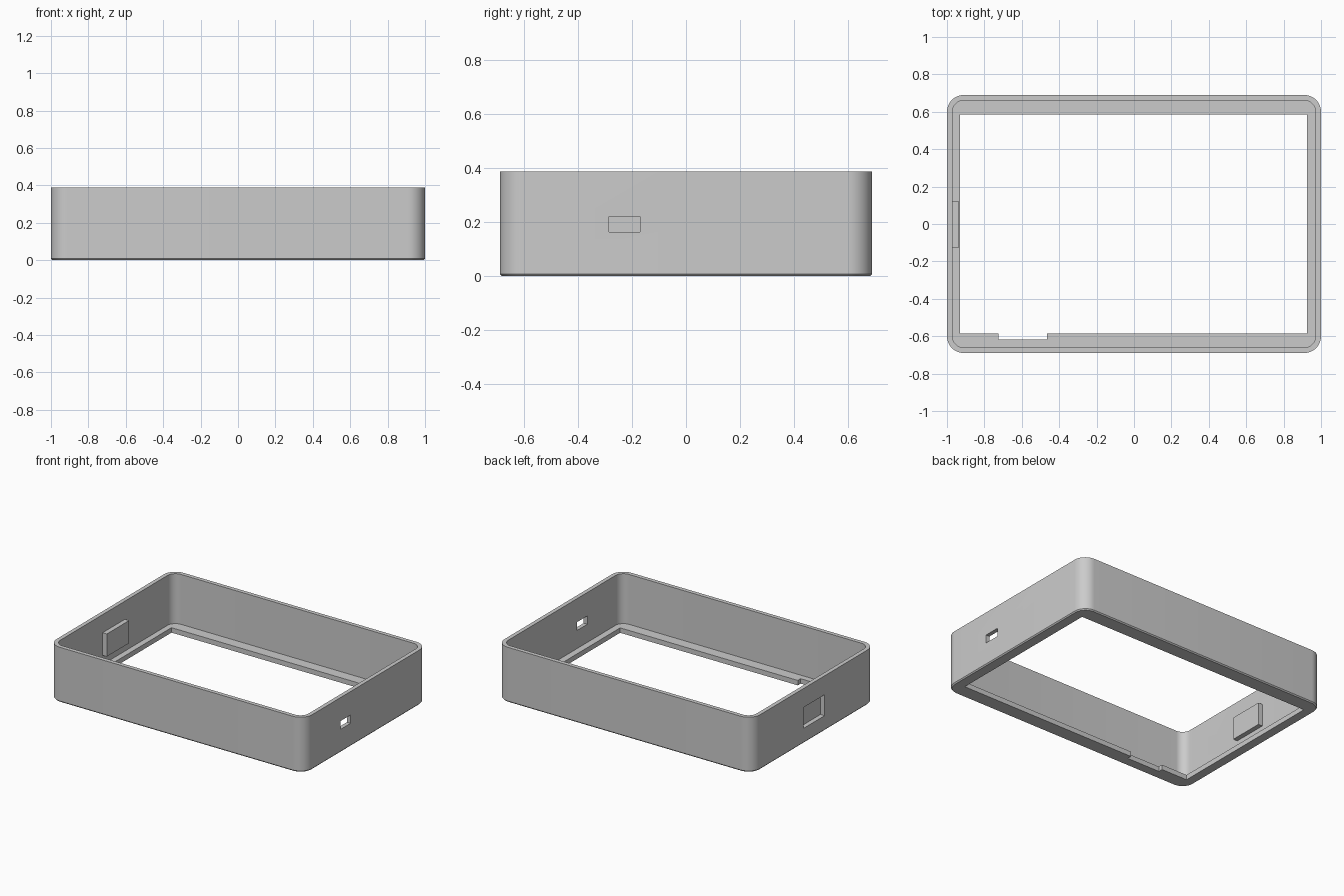
import bpy, bmesh, math
from mathutils import Matrix

cube = bpy.data.objects.get("Cube")
if cube:
    bpy.data.objects.remove(cube, do_unlink=True)

grey = bpy.data.materials.new("light grey plastic")
grey.use_nodes = True
grey.diffuse_color = (0.6, 0.6, 0.6, 1)
grey.node_tree.nodes["Principled BSDF"].inputs["Base Color"].default_value = (0.6, 0.6, 0.6, 1)


def rounded_solid(name, layers, segs=12, matrix=None):
    """Loft of rounded rectangles; each layer is (z, half x, half y, radius)."""
    bm = bmesh.new()
    rings = []
    for z, hx, hy, r in layers:
        ring = []
        for k, (sx, sy) in enumerate([(1, 1), (-1, 1), (-1, -1), (1, -1)]):
            for i in range(segs + 1):
                a = math.pi / 2 * (k + i / segs)
                ring.append(bm.verts.new((sx * (hx - r) + r * math.cos(a),
                                          sy * (hy - r) + r * math.sin(a), z)))
        rings.append(ring)
    for low, high in zip(rings, rings[1:]):
        for i in range(len(low)):
            j = (i + 1) % len(low)
            bm.faces.new((low[i], low[j], high[j], high[i]))
    bm.faces.new(rings[0][::-1])
    bm.faces.new(rings[-1])
    bmesh.ops.remove_doubles(bm, verts=bm.verts, dist=1e-5)
    if matrix:
        bm.transform(matrix)
    bmesh.ops.recalc_face_normals(bm, faces=bm.faces)
    return add_object(name, bm)


def box(name, x0, x1, y0, y1, z0, z1):
    bm = bmesh.new()
    size = Matrix.Diagonal((x1 - x0, y1 - y0, z1 - z0, 1))
    place = Matrix.Translation(((x0 + x1) / 2, (y0 + y1) / 2, (z0 + z1) / 2))
    bmesh.ops.create_cube(bm, size=1, matrix=place @ size)
    return add_object(name, bm)


def add_object(name, bm):
    mesh = bpy.data.meshes.new(name)
    bm.to_mesh(mesh)
    bm.free()
    mesh.materials.append(grey)
    obj = bpy.data.objects.new(name, mesh)
    bpy.context.collection.objects.link(obj)
    return obj


def combine(target, tool, operation="DIFFERENCE"):
    mod = target.modifiers.new("cut", "BOOLEAN")
    mod.operation, mod.object, mod.solver = operation, tool, "EXACT"
    bpy.context.view_layer.objects.active = target
    bpy.ops.object.modifier_apply(modifier=mod.name)
    bpy.data.objects.remove(tool, do_unlink=True)


def side_opening(name, y, z, half_y, half_z, radius):
    """Rounded cutter running along x through the right wall."""
    turn = Matrix.Translation((-0.95, y, z)) @ Matrix.Rotation(math.pi / 2, 4, "Y")
    return rounded_solid(name, [(-0.1, half_z, half_y, radius), (0.1, half_z, half_y, radius)], 8, turn)


# Outer shell with a small chamfer around the bottom edge
HX, HY, H = 1.0, 0.69, 0.388
WALL, FLOOR = 0.029, 0.035
frame = rounded_solid("case_frame", [(0, HX - 0.007, HY - 0.007, 0.083),
                                     (0.008, HX, HY, 0.09), (H, HX, HY, 0.09)])

# Hollow interior, leaving a flange at the bottom
ix, iy = HX - WALL, HY - WALL
combine(frame, rounded_solid("interior", [(FLOOR, ix, iy, 0.062), (H + 0.1, ix, iy, 0.062)]))
combine(frame, box("floor_window", -0.93, 0.925, -0.585, 0.585, -0.1, 0.1))
combine(frame, box("flange_notch", -0.725, -0.465, -0.617, -0.5, -0.1, 0.1))

# Port boss inside the right wall, with an outer recess and rounded opening
combine(frame, box("port_boss", -0.985, -0.938, -0.127, 0.123, 0.1, 0.26), "UNION")
combine(frame, box("port_recess", -1.1, -0.968, -0.12, 0.116, 0.106, 0.254))
combine(frame, side_opening("port_opening", 0, 0.18, 0.098, 0.062, 0.035))

# Two indicator holes beside the port
for hole_y in (-0.18, -0.315):
    combine(frame, side_opening("indicator_hole", hole_y, 0.18, 0.0165, 0.0165, 0.0165))

# Slot in the left wall
combine(frame, box("switch_slot", 0.9, 1.1, -0.285, -0.17, 0.163, 0.222))

bpy.ops.object.select_all(action="DESELECT")
frame.select_set(True)
bpy.context.view_layer.objects.active = frame
bpy.ops.object.shade_smooth_by_angle(angle=math.radians(30))
